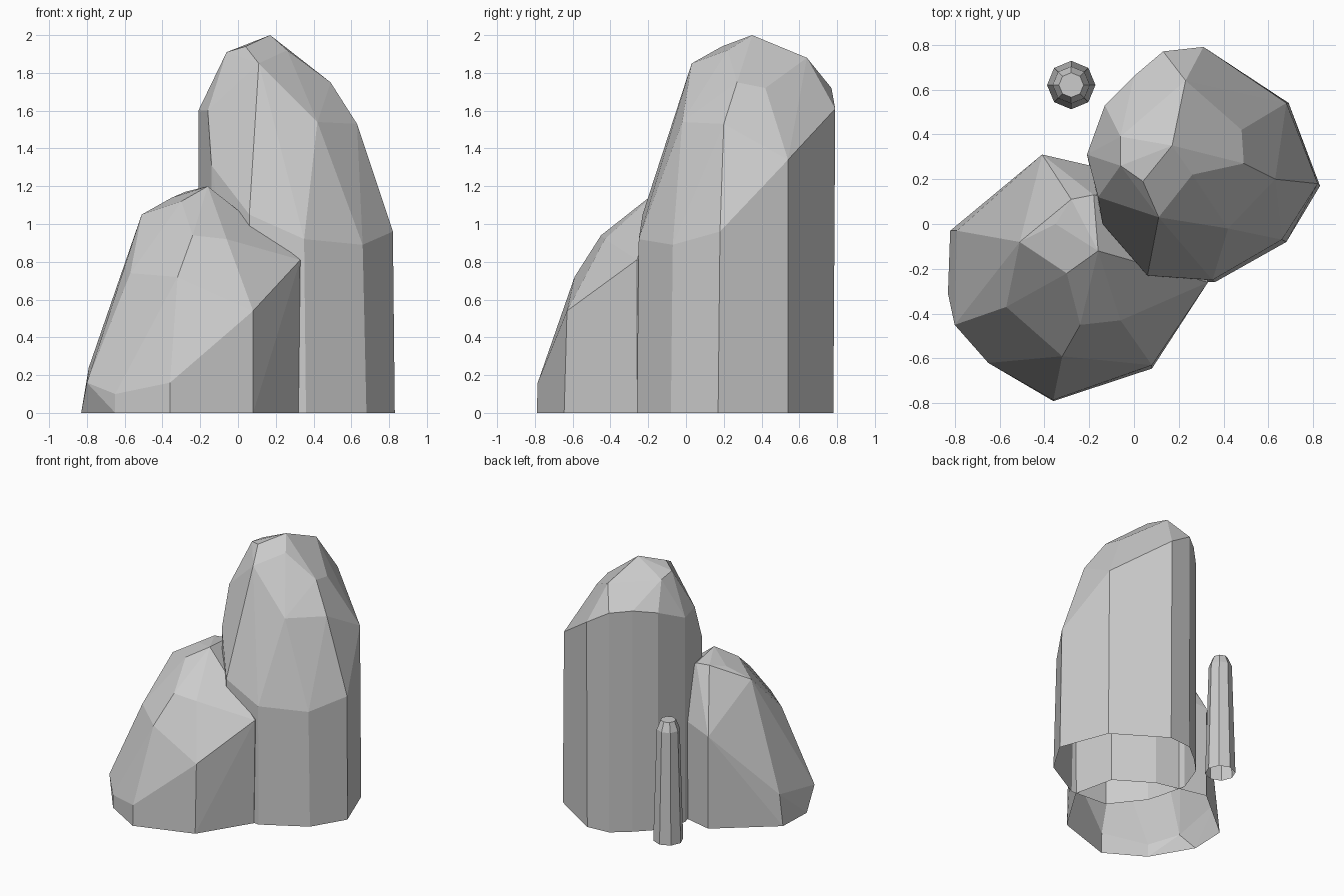
import bpy, bmesh, math


def faceted_rock(name, points, base):
    """Convex flat-faced boulder standing on z = 0 with an open underside."""
    bm = bmesh.new()
    for p in points + [(x, y, 0) for x, y in base]:
        bm.verts.new(p)
    bmesh.ops.convex_hull(bm, input=bm.verts[:])
    under = [f for f in bm.faces if all(v.co.z < 0.001 for v in f.verts)]
    bmesh.ops.delete(bm, geom=under, context='FACES')
    loose = [v for v in bm.verts if not v.link_faces]
    bmesh.ops.delete(bm, geom=loose, context='VERTS')
    bmesh.ops.dissolve_limit(bm, angle_limit=math.radians(3),
                             verts=bm.verts[:], edges=bm.edges[:])
    bmesh.ops.recalc_face_normals(bm, faces=bm.faces[:])
    me = bpy.data.meshes.new(name)
    bm.to_mesh(me)
    bm.free()
    ob = bpy.data.objects.new(name, me)
    bpy.context.collection.objects.link(ob)
    return ob


# Tall rock: crown, shoulder, then footprint
tall_points = [
    (0.17, 0.35, 2.0), (0.04, 0.19, 1.94), (-0.06, 0.26, 1.91), (-0.06, 0.39, 1.89),
    (0.26, 0.22, 1.92), (0.11, 0.03, 1.85), (0.49, 0.27, 1.75), (0.48, 0.42, 1.72),
    (0.23, 0.64, 1.88), (0.63, 0.20, 1.53), (0.42, -0.02, 1.54),
    (-0.16, 0.12, 1.6), (-0.14, 0.0, 1.31), (0.06, -0.23, 1.05), (0.35, -0.25, 0.92),
    (0.66, -0.07, 0.89), (0.82, 0.18, 0.96), (0.68, 0.54, 1.34), (0.31, 0.79, 1.61),
    (0.13, 0.77, 1.72), (0.0, 0.66, 1.73), (-0.13, 0.53, 1.70), (-0.21, 0.31, 1.6),
]
tall_base = [
    (0.06, -0.24), (0.36, -0.26), (0.68, -0.08), (0.83, 0.17), (0.69, 0.54),
    (0.31, 0.78), (0.13, 0.765), (0.0, 0.66), (-0.13, 0.53), (-0.21, 0.31),
    (-0.16, 0.1), (-0.13, 0.0),
]
faceted_rock("tall_rock", tall_points, tall_base)

# Low rock leaning against it
low_points = [
    (-0.16, -0.12, 1.2), (-0.28, 0.11, 1.17), (-0.35, 0.0, 1.14), (-0.51, -0.08, 1.05),
    (-0.30, -0.22, 1.12), (-0.24, -0.45, 0.94), (-0.06, -0.43, 0.92), (-0.18, 0.13, 1.17),
    (-0.57, -0.37, 0.74), (-0.32, -0.59, 0.72), (0.33, -0.26, 0.81), (0.08, -0.63, 0.54),
    (-0.36, -0.785, 0.16), (-0.80, -0.45, 0.16), (-0.65, -0.62, 0.1),
    (-0.79, -0.03, 0.24), (-0.41, 0.31, 0.72), (-0.02, 0.22, 0.8), (0.25, 0.05, 0.8),
]
low_base = [
    (-0.36, -0.79), (0.08, -0.645), (0.32, -0.26), (0.25, 0.05), (-0.02, 0.22),
    (-0.41, 0.31), (-0.82, -0.03), (-0.83, -0.31), (-0.65, -0.62),
]
faceted_rock("low_rock", low_points, low_base)

# Thin eight-sided stone pillar behind
rings = [(0.108, 0.0), (0.083, 0.87), (0.055, 0.94)]
pillar_points = [(-0.28 + r * math.cos(i * math.pi / 4),
                  0.62 + r * math.sin(i * math.pi / 4), z)
                 for r, z in rings for i in range(8)]
faceted_rock("stone_pillar", pillar_points, [])
